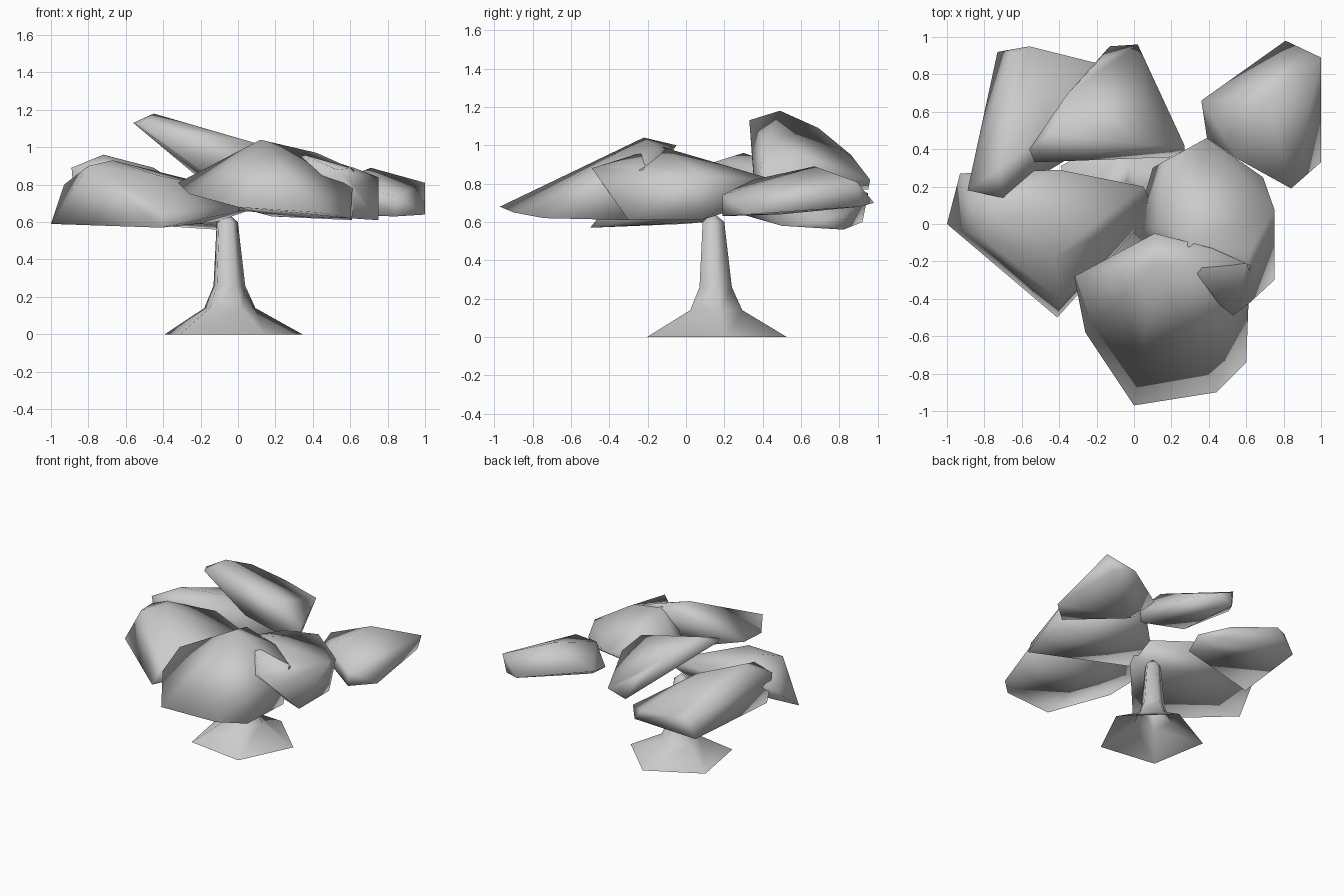
import bpy
import bmesh
import math
from mathutils import Vector

# Remove the default cube
default_cube = bpy.data.objects.get("Cube")
if default_cube:
    bpy.data.objects.remove(default_cube, do_unlink=True)

# One plain grey for the whole tree
grey = bpy.data.materials.new("light_grey")
grey.use_nodes = True
colour = (0.6, 0.6, 0.6, 1.0)
grey.diffuse_color = colour
for node in grey.node_tree.nodes:
    if node.type == "BSDF_PRINCIPLED":
        node.inputs["Base Color"].default_value = colour


def finish(name, bm):
    """Turn a bmesh into a named, fully smooth shaded object."""
    for face in bm.faces:
        face.smooth = True
    mesh = bpy.data.meshes.new(name)
    bm.to_mesh(mesh)
    bm.free()
    mesh.materials.append(grey)
    part = bpy.data.objects.new(name, mesh)
    bpy.context.collection.objects.link(part)


def leaf_clump(name, corners):
    """Chunky leaf slab: the convex hull of a few corner points."""
    bm = bmesh.new()
    for corner in corners:
        bm.verts.new(corner)
    hull = bmesh.ops.convex_hull(bm, input=bm.verts[:])
    loose = set(hull["geom_interior"]) | set(hull["geom_unused"])
    loose_verts = [v for v in loose if isinstance(v, bmesh.types.BMVert)]
    bmesh.ops.delete(bm, geom=loose_verts, context="VERTS")
    bmesh.ops.recalc_face_normals(bm, faces=bm.faces)
    finish(name, bm)


def trunk(name, rings, tip, sides=5, twist=82):
    """Five sided flared trunk, open below, with a pointed tip."""
    bm = bmesh.new()
    loops = []
    for x, y, z, radius in rings:
        loop = []
        for i in range(sides):
            turn = math.radians(twist) + math.tau * i / sides
            offset = Vector((math.cos(turn), math.sin(turn), 0)) * radius
            loop.append(bm.verts.new(Vector((x, y, z)) + offset))
        loops.append(loop)
    for low, high in zip(loops, loops[1:]):
        for i in range(sides):
            j = (i + 1) % sides
            bm.faces.new((low[i], low[j], high[j], high[i]))
    top = bm.verts.new(tip)
    for i in range(sides):
        bm.faces.new((loops[-1][i], loops[-1][(i + 1) % sides], top))
    finish(name, bm)


# Trunk with a wide flared foot
trunk("trunk",
      [(-.04, .14, 0, .39), (-.05, .15, .14, .145),
       (-.05, .15, .26, .09), (-.06, .14, .6, .06)],
      (-.06, .14, .65))

# Front clump, dropping toward the front
leaf_clump("front_leaf_clump", [
    (0, -.97, .68), (.44, -.9, .65), (.6, -.74, .62), (.61, -.3, .61),
    (.62, -.22, .88), (.42, -.13, .97), (.12, -.22, 1.04),
    (.11, -.05, 1), (-.32, -.28, .81), (-.26, -.58, .75),
    (.18, -.3, .63)])

# Left middle clump, partly under the front one
leaf_clump("left_leaf_clump", [
    (.53, -.49, .88), (.34, -.27, .95), (.29, -.12, .99), (.62, -.15, .89),
    (.75, .08, .84), (.75, -.3, .61), (.75, .08, .61), (.39, .46, .82),
    (.69, .25, .78), (.17, .34, .84), (.16, 0, .93), (0, -.05, .66),
    (.1, .3, .68), (.62, -.42, .79)])

# Right clump, with a steep outer side
leaf_clump("right_leaf_clump", [
    (-1, 0, .59), (-.41, -.5, .57), (-.39, -.41, .68), (.11, .08, .68),
    (.05, .2, .75), (-.12, .1, .6), (-.93, .27, .8), (-.67, .04, .93),
    (-.4, .29, .86), (-.8, -.08, .9), (-.72, .14, .91), (-.43, -.18, .85)])

# Back right clump, low along its back edge
leaf_clump("back_right_leaf_clump", [
    (-.89, .18, .89), (-.7, .14, .91), (-.72, .3, .96), (-.73, .92, .6),
    (-.65, .92, .74), (-.56, .95, .75), (-.2, .86, .66), (-.12, .82, .56),
    (-.1, .5, .58), (-.02, .7, .6), (-.45, .5, .89), (-.87, .22, .66)])

# Top clump, rising toward the right
leaf_clump("top_leaf_clump", [
    (-.56, .4, 1.13), (-.53, .33, 1.13), (-.45, .49, 1.18),
    (-.36, .69, 1.09), (-.2, .86, .95), (.02, .96, .82), (-.13, .95, .77),
    (.27, .42, .85), (.27, .36, .75), (.1, .42, 1.02), (-.18, .35, .86)])

# Back left clump, standing apart
leaf_clump("back_left_leaf_clump", [
    (.36, .66, .75), (.39, .46, .7), (.55, .35, .82), (.84, .19, .74),
    (.84, .19, .63), (1, .33, .64), (1, .89, .81), (.95, .91, .68),
    (.81, .98, .7), (.71, .67, .89), (.48, .5, .64)])
